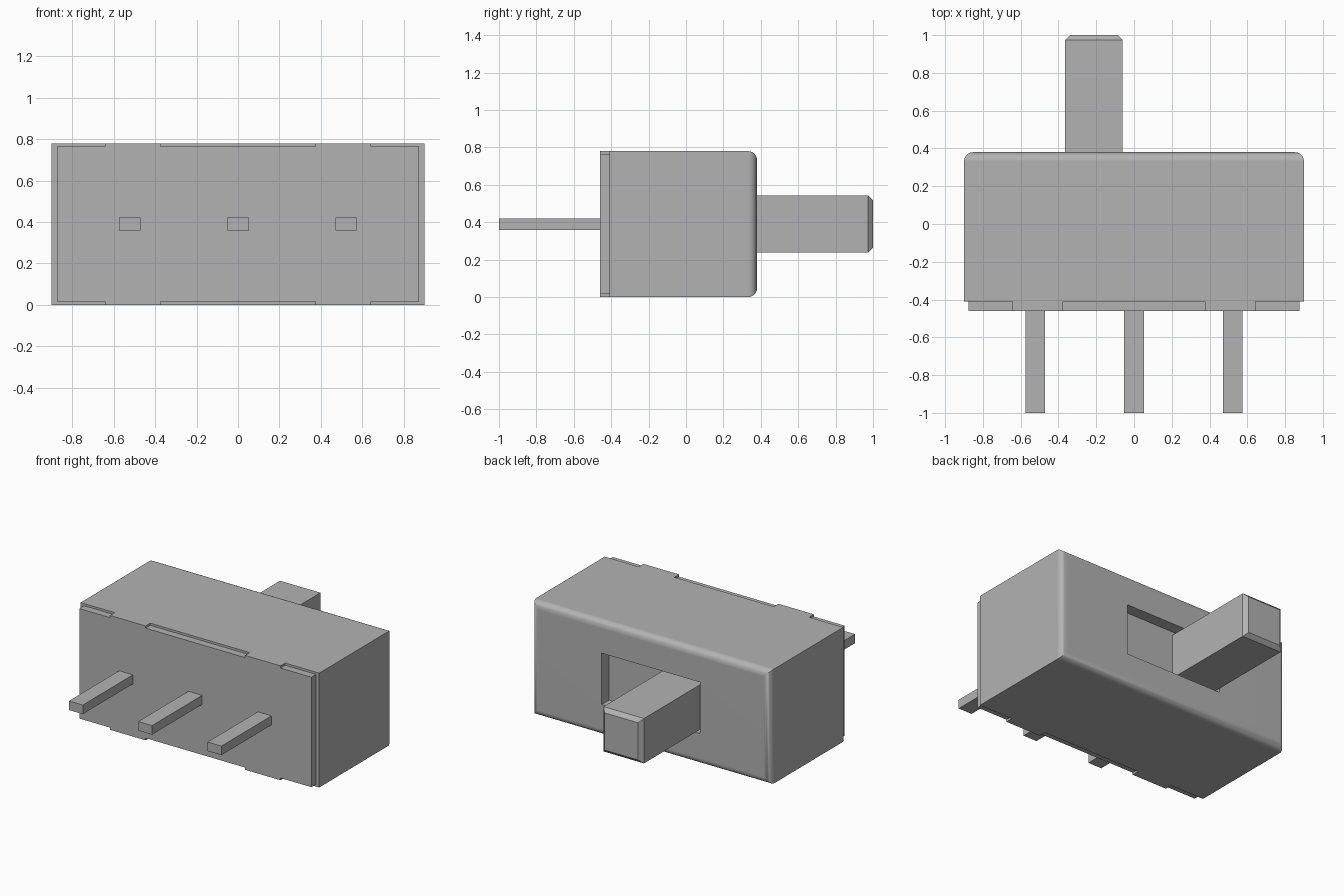
import bpy
import bmesh
from mathutils import Vector

old = bpy.data.objects.get("Cube")
if old:
    bpy.data.objects.remove(old, do_unlink=True)

# One plain grey for every part
grey = bpy.data.materials.new("plain_grey")
grey.use_nodes = True
colour = (0.45, 0.45, 0.45, 1.0)
grey.diffuse_color = colour
grey.node_tree.nodes["Principled BSDF"].inputs["Base Color"].default_value = colour


def box_mesh(x, y, z):
    """Box from three (low, high) ranges."""
    bm = bmesh.new()
    bmesh.ops.create_cube(bm, size=1)
    for v in bm.verts:
        v.co = Vector([r[0] if c < 0 else r[1] for c, r in zip(v.co, (x, y, z))])
    return bm


def back_face(bm):
    return max(bm.faces, key=lambda f: f.calc_center_median().y)


def finish(bm, name):
    bmesh.ops.recalc_face_normals(bm, faces=bm.faces)
    mesh = bpy.data.meshes.new(name)
    bm.to_mesh(mesh)
    bm.free()
    mesh.materials.append(grey)
    obj = bpy.data.objects.new(name, mesh)
    bpy.context.collection.objects.link(obj)
    return obj


def bevel_back(bm, width, segments):
    bmesh.ops.bevel(bm, geom=list(back_face(bm).edges), offset=width,
                    segments=segments, profile=0.5, affect='EDGES')


HEIGHT = 0.78
MID = HEIGHT / 2
FRONT, SEAM, BACK = -0.46, -0.41, 0.38

# Case: box with rounded back rim and a shallow slot in the back face
bm = box_mesh((-0.9, 0.9), (SEAM, BACK), (0, HEIGHT))
bevel_back(bm, 0.048, 6)
slot = back_face(bm)
bmesh.ops.inset_individual(bm, faces=[slot], thickness=0.1)
for v in slot.verts:
    v.co.x = 0.37 if v.co.x > 0 else -0.37
    v.co.z = MID + (0.175 if v.co.z > MID else -0.175)
floor = bmesh.ops.extrude_discrete_faces(bm, faces=[slot])["faces"][0]
bmesh.ops.translate(bm, verts=floor.verts, vec=(0, -0.08, 0))
case = finish(bm, "case")
bpy.ops.object.select_all(action='DESELECT')
case.select_set(True)
bpy.context.view_layer.objects.active = case
bpy.ops.object.shade_smooth_by_angle(angle=0.6)
weighted = case.modifiers.new("even_shading", 'WEIGHTED_NORMAL')
weighted.keep_sharp = True

# Base plate, set slightly inside the case outline
finish(box_mesh((-0.875, 0.875), (FRONT, SEAM), (0.015, HEIGHT - 0.015)), "base_plate")

# Case tabs folded over the edge of the base plate
for side, sx in (("left", 1), ("right", -1)):
    xs = sorted((sx * 0.375, sx * 0.643))
    for level, zs in (("lower", (0, 0.015)), ("upper", (HEIGHT - 0.015, HEIGHT))):
        finish(box_mesh(xs, (FRONT, SEAM), zs), f"{level}_{side}_tab")

# Slider with a chamfered tip
bm = box_mesh((-0.365, -0.06), (BACK - 0.08, 1), (MID - 0.153, MID + 0.153))
bevel_back(bm, 0.026, 1)
finish(bm, "slider")

# Terminal pins
for name, x in (("right", -0.523), ("middle", 0), ("left", 0.523)):
    finish(box_mesh((x - 0.052, x + 0.052), (-1, FRONT), (MID - 0.031, MID + 0.031)),
           f"{name}_pin")
